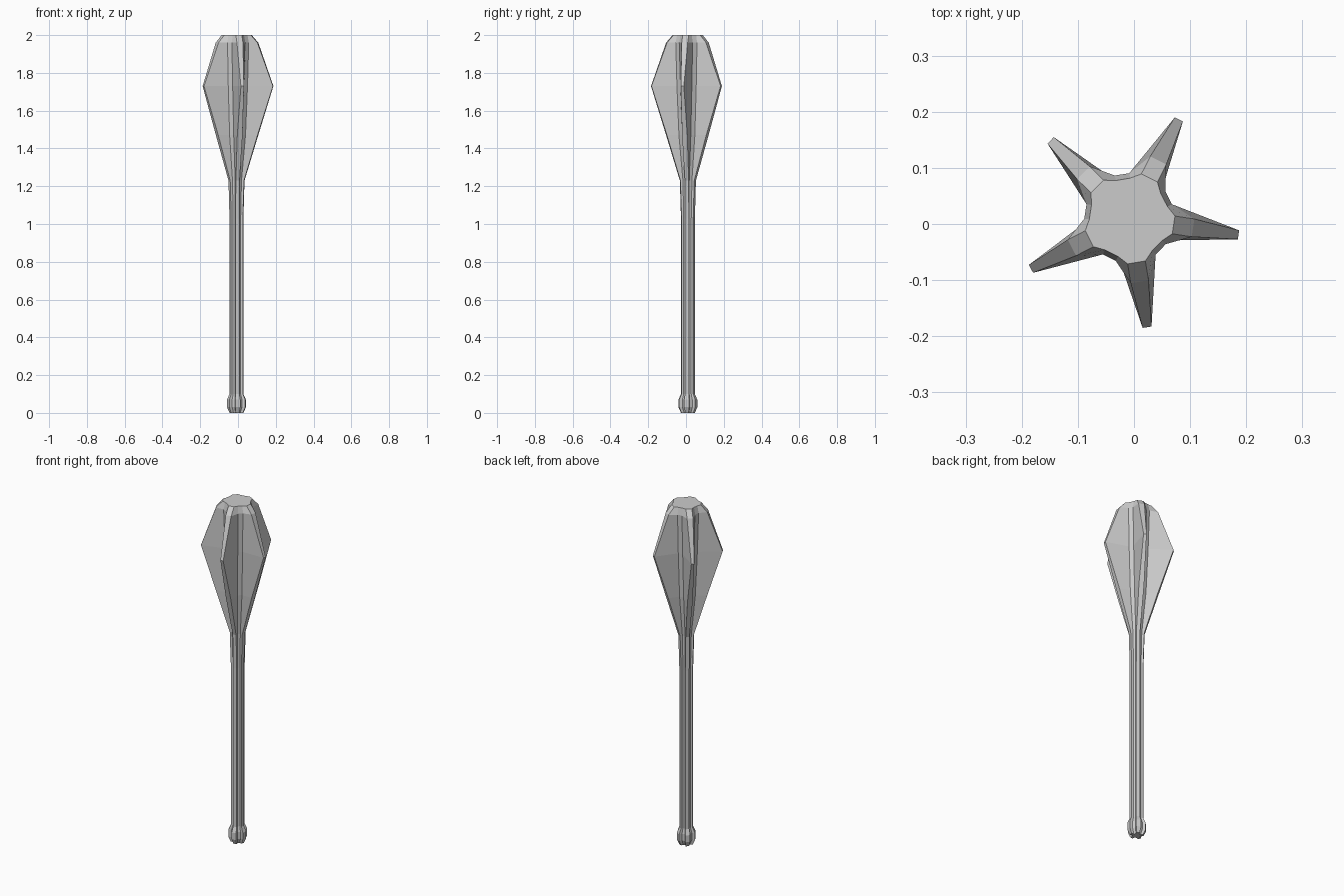
import bpy, bmesh, math

if "Cube" in bpy.data.objects:
    bpy.data.objects.remove(bpy.data.objects["Cube"])

CENTRE = (-0.0085, 0.0105)
TURN = math.radians(-8.7)

# Star rings: height, tip radius, tip half-width, valley radius, valley half-width
HANDLE = [
    (0.00, 0.036, 0.009, 0.022, 0.006),
    (0.03, 0.049, 0.013, 0.034, 0.008),
    (0.07, 0.049, 0.013, 0.034, 0.008),
    (0.10, 0.036, 0.010, 0.026, 0.006),
    (1.03, 0.036, 0.010, 0.026, 0.006),
    (1.23, 0.042, 0.010, 0.030, 0.008),
]
HEAD = [
    (1.23, 0.042, 0.010, 0.030, 0.008),
    (1.47, 0.115, 0.014, 0.056, 0.012),
    (1.73, 0.197, 0.008, 0.070, 0.013),
    (1.96, 0.115, 0.016, 0.079, 0.013),
    (2.00, 0.080, 0.016, 0.070, 0.013),
]


def star_loft(name, rings, cap_bottom, cap_top):
    bm = bmesh.new()
    loops = []
    for z, tip, tip_w, valley, valley_w in rings:
        loop = []
        for i in range(10):
            r, w = (tip, tip_w) if i % 2 == 0 else (valley, valley_w)
            a = TURN + i * math.pi / 5
            for s in (-w, w):
                x = CENTRE[0] + r * math.cos(a) - s * math.sin(a)
                y = CENTRE[1] + r * math.sin(a) + s * math.cos(a)
                loop.append(bm.verts.new((x, y, z)))
        loops.append(loop)
    for lo, hi in zip(loops, loops[1:]):
        for i in range(20):
            j = (i + 1) % 20
            bm.faces.new((lo[i], lo[j], hi[j], hi[i]))
    if cap_bottom:
        bm.faces.new(loops[0][::-1])
    if cap_top:
        bm.faces.new(loops[-1])
    mesh = bpy.data.meshes.new(name)
    bm.to_mesh(mesh)
    bm.free()
    obj = bpy.data.objects.new(name, mesh)
    bpy.context.collection.objects.link(obj)
    return obj


# Fluted shaft with pommel, and five-flanged head
star_loft("shaft", HANDLE, True, False)
star_loft("flanged_head", HEAD, False, True)
